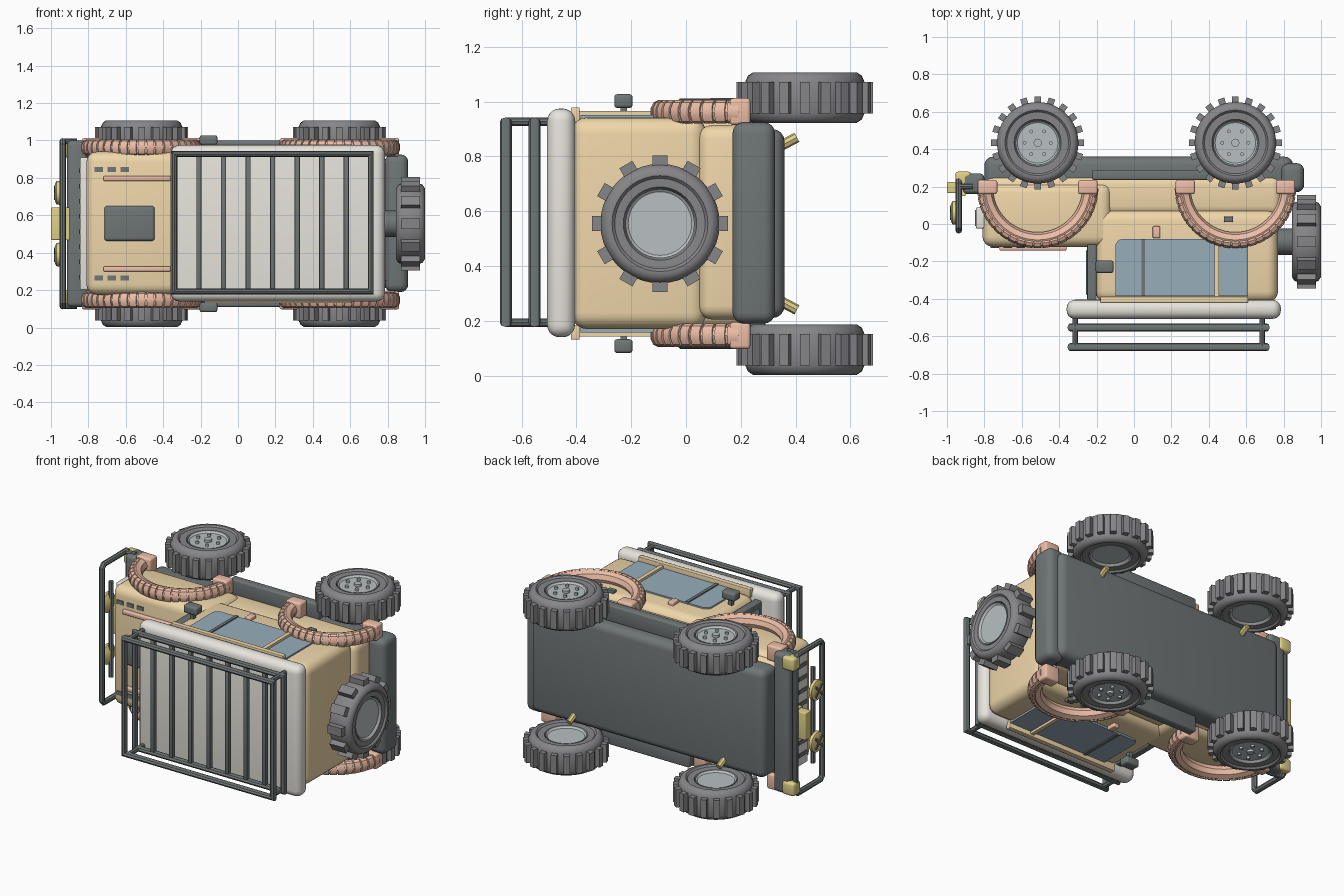
import bpy, bmesh, math
from mathutils import Vector, Matrix

if "Cube" in bpy.data.objects:
    bpy.data.objects.remove(bpy.data.objects["Cube"])

C = 0.555  # middle of the vehicle's width along z (it lies on its side, roof to -y)
COL = dict(tan=(.87, .68, .40), coral=(.85, .52, .39), dark=(.16, .18, .18), tire=(.24, .24, .25),
           rim=(.48, .53, .54), white=(.80, .78, .72), glass=(.31, .42, .49), yellow=(.74, .64, .24))
MAT = {}
for k, c in COL.items():
    MAT[k] = bpy.data.materials.new(k)
    MAT[k].diffuse_color = (*c, 1)


def finish(name, bm, col):
    bmesh.ops.recalc_face_normals(bm, faces=bm.faces)
    me = bpy.data.meshes.new(name)
    bm.to_mesh(me)
    bm.free()
    me.materials.append(MAT[col])
    ob = bpy.data.objects.new(name, me)
    bpy.context.collection.objects.link(ob)
    bpy.ops.object.select_all(action='DESELECT')
    ob.select_set(True)
    bpy.context.view_layer.objects.active = ob
    bpy.ops.object.shade_smooth_by_angle(angle=math.radians(35))
    return ob


def add_box(bm, mat, size):
    bmesh.ops.create_cube(bm, size=1, matrix=mat @ Matrix.Diagonal((*size, 1)))


def box(name, x, y, z, col, bev=0.0, seg=4):
    """Box from (min, max) bounds with rounded edges."""
    bm = bmesh.new()
    b = (x, y, z)
    add_box(bm, Matrix.Translation([(p[0] + p[1]) / 2 for p in b]), [abs(p[1] - p[0]) for p in b])
    if bev:
        bmesh.ops.bevel(bm, geom=bm.edges[:], offset=bev, segments=seg, profile=.5, affect='EDGES')
    return finish(name, bm, col)


def side_box(name, x, y, d, col, bev=0.0):
    """Pair of boxes mirrored across the width; d = distances from the middle."""
    for s, n in ((-1, 'left'), (1, 'right')):
        box(f'{name}_{n}', x, y, sorted((C + s * d[0], C + s * d[1])), col, bev, 3)


def lathe(name, prof, mat, col, n=40):
    """Spin a (radius, height) profile about the local z axis."""
    bm = bmesh.new()
    vs = [bm.verts.new((r, 0, h)) for r, h in prof]
    es = [bm.edges.new(p) for p in zip(vs, vs[1:])]
    bmesh.ops.spin(bm, geom=vs + es, axis=(0, 0, 1), cent=(0, 0, 0), steps=n, angle=2 * math.pi)
    bmesh.ops.remove_doubles(bm, verts=bm.verts, dist=1e-5)
    bm.transform(mat)
    return finish(name, bm, col)


def tube(name, paths, r, col, cyclic=False):
    cu = bpy.data.curves.new(name, 'CURVE')
    cu.dimensions = '3D'
    cu.bevel_depth, cu.bevel_resolution, cu.use_fill_caps = r, 2, True
    for pts in paths:
        sp = cu.splines.new('POLY')
        sp.points.add(len(pts) - 1)
        for p, q in zip(sp.points, pts):
            p.co = (*q, 1)
        sp.use_cyclic_u = cyclic
    tmp = bpy.data.objects.new(name + '_path', cu)
    bpy.context.collection.objects.link(tmp)
    bpy.context.view_layer.update()
    me = bpy.data.meshes.new_from_object(tmp.evaluated_get(bpy.context.evaluated_depsgraph_get()))
    bm = bmesh.new()
    bm.from_mesh(me)
    bpy.data.objects.remove(tmp)
    bpy.data.meshes.remove(me)
    finish(name, bm, col)


def wheel(name, mat, hw, lug_w, lug_t, lugs, rim_r):
    """Tyre, lugs, rim and bolts; local +z faces outward."""
    half = [(rim_r, hw - .03), (rim_r + .01, hw - .012), (.165, hw - .01), (.175, hw), (.19, hw), (.208, hw - .012), (.218, hw - .035)]
    lathe(name + '_tire', [(rim_r, 0)] + half + [(r, -h) for r, h in half[::-1]] + [(rim_r, 0)], mat, 'tire')
    bm = bmesh.new()
    for i in range(lugs):
        add_box(bm, mat @ Matrix.Rotation(2 * math.pi * i / lugs, 4, 'Z') @ Matrix.Translation((.226, 0, 0)),
                (.046, lug_t, lug_w))
    finish(name + '_lugs', bm, 'tire')
    f = hw - .022
    lathe(name + '_rim', [(0, f), (rim_r - .008, f), (rim_r + .002, f + .008), (rim_r + .002, -f - .008),
                          (rim_r - .008, -f), (0, -f)], mat, 'rim')


# Four road wheels with hub and bolts
WX = (-.515, .542)
for x, e in zip(WX, ('front', 'rear')):
    for s, n in ((-1, 'left'), (1, 'right')):
        m = Matrix.Translation((x, .434, C + s * .46)) @ Matrix.Rotation(0 if s > 0 else math.pi, 4, 'X')
        wheel(f'{e}_wheel_{n}', m, .092, .115, .036, 20, .116)
        bm = bmesh.new()
        for i in range(7):
            a = 2 * math.pi * i / 6
            p, r = ((0, 0), .022) if i == 6 else ((.07 * math.cos(a), .07 * math.sin(a)), .01)
            bmesh.ops.create_cone(bm, cap_ends=True, segments=12, radius1=r, radius2=r, depth=.02,
                                  matrix=m @ Matrix.Translation((*p, .075)))
        finish(f'{e}_wheel_bolts_{n}', bm, 'rim')
# Spare wheel on the tailgate
spare = Matrix.Translation((.922, -.095, C)) @ Matrix.Rotation(math.pi / 2, 4, 'Y')
wheel('spare_wheel', spare, .077, .1, .055, 12, .124)
lathe('spare_mount', [(0, -.2), (.07, -.2), (.07, 0), (0, 0)], spare, 'dark', 20)

# Chassis, bumpers and steps
box('chassis', (-.80, .85), (.19, .36), (.21, .90), 'dark', .045)
box('rear_bumper', (.785, .91), (.17, .325), (.19, .925), 'dark', .04)
box('front_bumper', (-.915, -.80), (.16, .27), (.11, 1.0), 'dark', .025)
side_box('side_step', (-.225, .40), (.235, .29), (.34, .445), 'dark', .01)

# Body shells
box('lower_body', (-.80, .79), (.045, .26), (.205, .915), 'tan', .05)
box('hood', (-.81, -.12), (-.122, .22), (.175, .94), 'tan', .055)
box('cabin', (-.205, .77), (-.42, .075), (.17, .943), 'tan', .06, 5)
box('grille', (-.845, -.79), (-.025, .09), (.20, .91), 'white', .01)
for i in range(8):
    z = .27 + i * .081
    box(f'grille_slot_{i}', (-.85, -.84), (-.01, .075), (z - .012, z + .012), 'dark')

# Roof panel
box('roof', (-.36, .785), (-.507, -.405), (.14, .975), 'white', .045, 5)

# Windscreen and rear glass
box('windscreen_frame', (-.25, -.20), (-.41, -.10), (.19, .92), 'dark', .01)
box('windscreen', (-.256, -.24), (-.38, -.14), (.23, .88), 'glass', .004)

# Side windows, pillars, gutter rails, door details
for s, n in ((-1, 'left'), (1, 'right')):
    pts = [(-.10, -.385), (.61, -.385), (.61, -.08)] + [
        (-.06 - .04 * math.sin(a), -.12 + .04 * math.cos(a)) for a in [i * math.pi / 8 for i in range(5)]]
    bm = bmesh.new()
    f = bm.faces.new([bm.verts.new((x, y, C + s * .375)) for x, y in pts])
    ex = bmesh.ops.extrude_face_region(bm, geom=[f])
    bmesh.ops.translate(bm, vec=(0, 0, s * .022), verts=[v for v in ex['geom'] if isinstance(v, bmesh.types.BMVert)])
    finish(f'side_window_{n}', bm, 'glass')
side_box('window_divider', (.04, .06), (-.385, -.08), (.37, .404), 'dark')
side_box('window_pillar', (.43, .455), (-.40, -.08), (.37, .412), 'tan')
side_box('gutter_rail', (-.18, .61), (-.42, -.388), (.37, .424), 'tan', .004)
side_box('door_handle', (.10, .14), (-.075, -.012), (.37, .408), 'coral', .006)
side_box('fuel_cap', (.48, .53), (.01, .04), (.37, .402), 'dark', .004)
side_box('mirror', (-.205, -.11), (-.262, -.195), (.422, .473), 'dark', .012)
side_box('mirror_arm', (-.17, -.145), (-.24, -.215), (.37, .43), 'dark')

# Hood details
box('hood_scoop', (-.715, -.445), (-.137, -.10), (.463, .65), 'dark', .016)
side_box('hood_strip', (-.72, -.36), (-.142, -.11), (.228, .256), 'coral', .008)
for i in range(3):
    x = -.768 + i * .07
    side_box(f'hood_vent_{i}', (x, x + .045), (-.127, -.10), (.277, .303), 'dark')

# Ribbed wheel-arch flares
for x, e in zip(WX, ('front', 'rear')):
    for s, n in ((-1, 'left'), (1, 'right')):
        zc = C + s * .408
        arc = [(x + .28 * math.cos(a), .195 - .28 * math.sin(a), zc) for a in [i * math.pi / 32 for i in range(33)]]
        tube(f'{e}_flare_{n}', [arc], .041, 'coral')
        bm = bmesh.new()
        for i in range(21):
            a = math.pi * (i + .5) / 21
            rot = Matrix.Translation((x, .195, zc)) @ Matrix.Rotation(-a, 4, 'Z') @ Matrix.Translation((.297, 0, 0))
            k = bmesh.ops.create_cone(bm, cap_ends=True, segments=10, radius1=.034, radius2=.034, depth=.038,
                                      matrix=rot @ Matrix.Rotation(math.pi / 2, 4, 'X') @ Matrix.Diagonal((.85, 1.25, 1, 1)))
        finish(f'{e}_flare_ribs_{n}', bm, 'coral')
        for k, t in (('a', -1), ('b', 1)):
            xe = x + t * .268
            box(f'{e}_flare_end_{k}_{n}', (xe - .052, xe + .052), (.16, .235), sorted((C + s * .36, C + s * .458)),
                'coral', .012, 3)

# Roof rack: two hoops, posts, slats
rx, rz = (-.34, .71), (.193, .927)
for y, n in ((-.658, 'outer'), (-.553, 'inner')):
    tube(f'rack_hoop_{n}', [[(rx[0], y, rz[0]), (rx[1], y, rz[0]), (rx[1], y, rz[1]), (rx[0], y, rz[1])]],
         .022, 'dark', True)
tube('rack_posts', [[(x, -.658, z), (x, -.50, z)] for x in (rx[0] + .025, rx[1] - .025) for z in rz], .015, 'dark')
for i in range(7):
    x = rx[0] + (i + 1) * (rx[1] - rx[0]) / 8
    box(f'rack_slat_{i}', (x - .014, x + .014), (-.567, -.539), rz, 'dark', .006, 2)

# Front guard with lamps and winch
gx = -.937
loop = [(gx, .235, .13), (gx, .215, .114), (gx, -.015, .114), (gx, -.034, .135),
        (gx, -.034, .975), (gx, -.015, .996), (gx, .215, .996), (gx, .235, .98)]
tube('guard_hoop', [loop], .018, 'dark', True)
tube('guard_bar', [[(gx, .06, .25), (gx, .06, .86)]], .015, 'dark')
tube('guard_stays', [[(gx, .2, z), (-.86, .2, z)] for z in (.114, .996)], .015, 'dark')
side_box('corner_marker', (-.955, -.87), (.205, .28), (.355, .44), 'yellow', .016)
box('winch', (-1.0, -.93), (.165, .225), (.468, .642), 'yellow', .006)
box('winch_plate', (-.93, -.90), (.15, .19), (.468, .642), 'yellow')
for s, n in ((-1, 'left'), (1, 'right')):
    m = Matrix.Translation((-.965, .06, C + s * .165)) @ Matrix.Rotation(-math.pi / 2, 4, 'Y')
    lathe(f'lamp_{n}', [(0, .014), (.045, .014), (.062, .006), (.064, -.012), (.03, -.035), (0, -.035)], m, 'yellow', 28)
    bm = bmesh.new()
    for a in (math.pi / 4, -math.pi / 4):
        add_box(bm, m @ Matrix.Rotation(a, 4, 'Z') @ Matrix.Translation((0, 0, .014)), (.095, .014, .01))
    finish(f'lamp_cross_{n}', bm, 'dark')

# Suspension stubs under the chassis
tube('suspension_stubs', [[(x, .33, C + s * .275), (x, .405, C + s * .315)] for x in WX for s in (-1, 1)],
     .019, 'yellow')

for m in bpy.data.materials:
    if m.users and not m.is_grease_pencil:
        m.use_nodes = True
        m.node_tree.nodes["Principled BSDF"].inputs["Base Color"].default_value = m.diffuse_color
